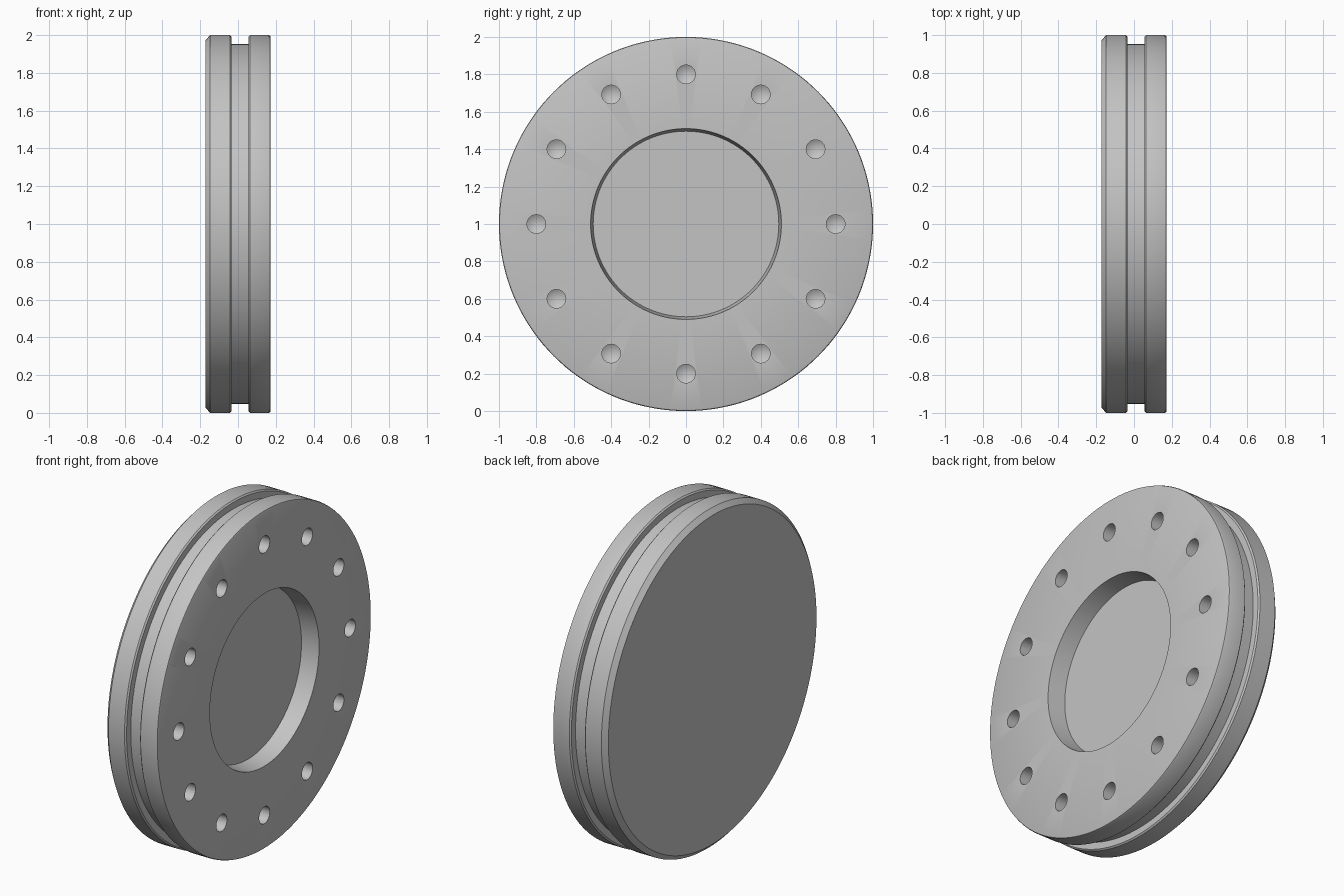
import bpy
import bmesh
from math import cos, sin, pi, radians
from mathutils import Vector

cube = bpy.data.objects.get("Cube")
if cube:
    bpy.data.objects.remove(cube, do_unlink=True)

HALF = 0.173      # half thickness
FACE = HALF
CENTRE = Vector((0, 0, 1))


def make_material(name, colour):
    mat = bpy.data.materials.new(name)
    mat.use_nodes = True
    mat.diffuse_color = colour
    mat.node_tree.nodes["Principled BSDF"].inputs["Base Color"].default_value = colour
    return mat


def lathe(bm, profile, centre, steps):
    """Turn (x, radius) points around an axis along x."""
    verts = [bm.verts.new(centre + Vector((x, 0, r))) for x, r in profile]
    edges = [bm.edges.new(pair) for pair in zip(verts, verts[1:])]
    bmesh.ops.spin(bm, geom=verts + edges, cent=centre, axis=(1, 0, 0),
                   angle=2 * pi, steps=steps, use_merge=True)


def finish(bm, name):
    bmesh.ops.remove_doubles(bm, verts=bm.verts, dist=0.0001)
    bmesh.ops.recalc_face_normals(bm, faces=bm.faces)
    mesh = bpy.data.meshes.new(name)
    bm.to_mesh(mesh)
    bm.free()
    obj = bpy.data.objects.new(name, mesh)
    bpy.context.collection.objects.link(obj)
    return obj


# Disc: chamfered back, ring groove, rounded rim, tapered recess
lip = 0.008
profile = [
    (-HALF, 0), (-HALF, 0.972), (-HALF + 0.026, 1),
    (-0.034 - lip, 1), (-0.034, 1 - lip), (-0.034, 0.953),
    (0.055, 0.953), (0.055, 1 - lip), (0.055 + lip, 1),
    (FACE - 0.01, 1), (FACE - 0.003, 0.997), (FACE, 0.99),
    (FACE, 0.51), (FACE - 0.105, 0.496), (FACE - 0.105, 0),
]
bm = bmesh.new()
lathe(bm, profile, CENTRE, 144)
disc = finish(bm, "grooved_disc")
disc.data.materials.append(make_material("plain grey", (0.55, 0.55, 0.55, 1)))

# Twelve drilled holes with conical bottoms
bm = bmesh.new()
drill = [(FACE + 0.05, 0), (FACE + 0.05, 0.05), (FACE - 0.11, 0.05), (FACE - 0.14, 0)]
for i in range(12):
    a = 2 * pi * i / 12
    lathe(bm, drill, CENTRE + 0.8 * Vector((0, cos(a), sin(a))), 24)
drills = finish(bm, "hole_cutters")
drills.hide_render = True

cut = disc.modifiers.new("holes", 'BOOLEAN')
cut.operation = 'DIFFERENCE'
cut.solver = 'EXACT'
cut.object = drills

bpy.ops.object.select_all(action='DESELECT')
bpy.context.view_layer.objects.active = disc
disc.select_set(True)
bpy.ops.object.modifier_apply(modifier=cut.name)
bpy.data.objects.remove(drills, do_unlink=True)
bpy.ops.object.shade_smooth_by_angle(angle=radians(25))
